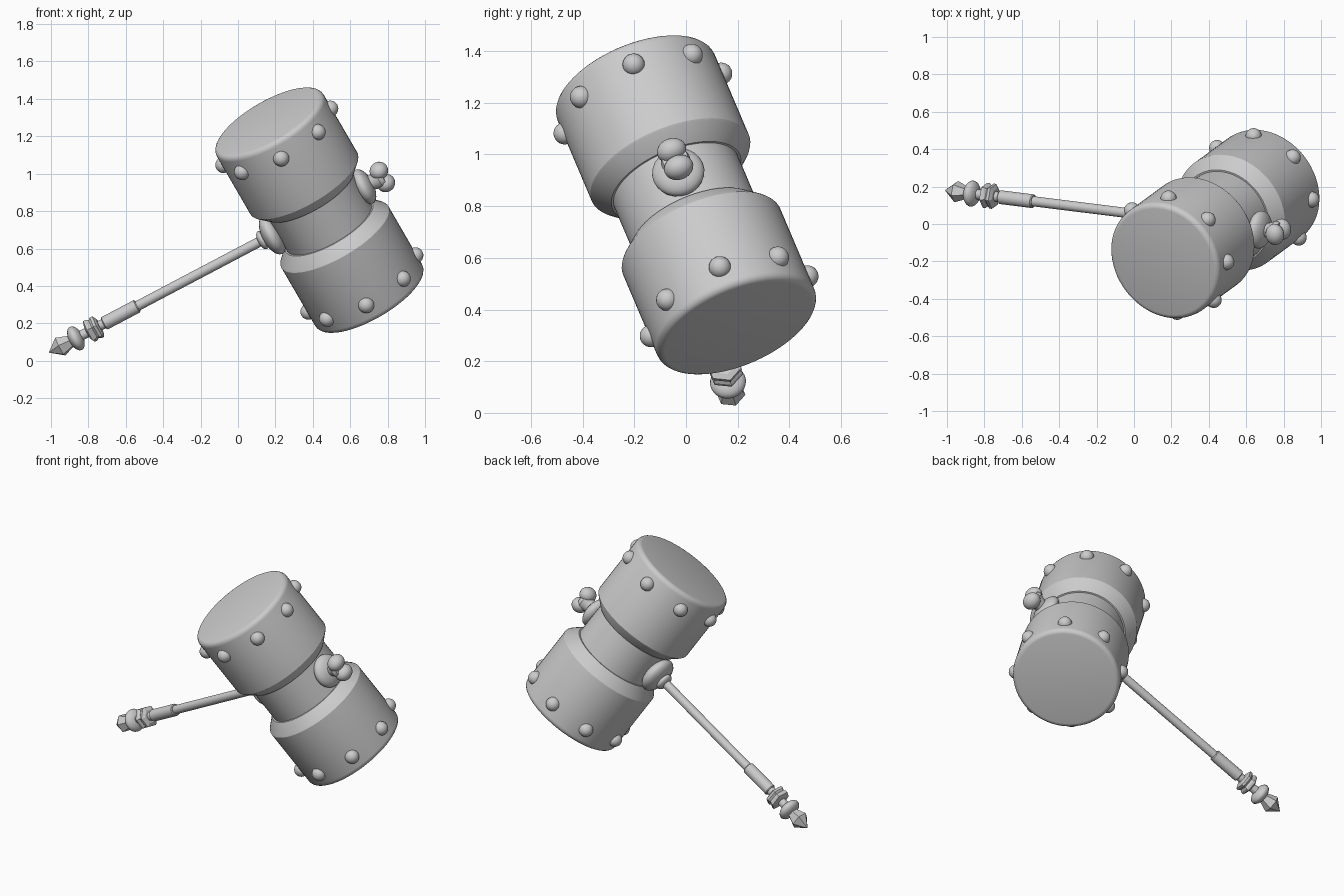
import bpy, bmesh
from math import sin, cos, pi, radians
from mathutils import Matrix, Vector

if "Cube" in bpy.data.objects:
    bpy.data.objects.remove(bpy.data.objects["Cube"])

# Frames: the head axis leans, the shaft runs square through its centre
centre = Vector((0.435, 0.0, 0.805))
shaft_dir = Vector((0.881, -0.11, 0.464)).normalized()
head_dir = Vector((-0.473, -0.345, 0.811))
head_dir = (head_dir - head_dir.dot(shaft_dir) * shaft_dir).normalized()


def frame(x, z):
    y = z.cross(x)
    m = Matrix((x, y, z)).transposed().to_4x4()
    m.translation = centre
    return m


HEAD = frame(shaft_dir, head_dir)     # local z = head axis, x = shaft
SHAFT = frame(head_dir, shaft_dir)    # local z = shaft, x = head axis


def finish(name, bm, mat, smooth=True):
    bmesh.ops.recalc_face_normals(bm, faces=bm.faces)
    me = bpy.data.meshes.new(name)
    bm.to_mesh(me)
    bm.free()
    ob = bpy.data.objects.new(name, me)
    bpy.context.collection.objects.link(ob)
    ob.matrix_world = mat
    if smooth:
        bpy.ops.object.select_all(action='DESELECT')
        ob.select_set(True)
        bpy.context.view_layer.objects.active = ob
        bpy.ops.object.shade_smooth_by_angle(angle=radians(30))
    return ob


def lathe(name, profile, mat, sides=48, smooth=True):
    """Revolve (z, radius) points around local z and cap both ends."""
    bm = bmesh.new()
    rings = [[bm.verts.new((r * cos(2 * pi * i / sides), r * sin(2 * pi * i / sides), z))
              for i in range(sides)] for z, r in profile]
    for lo, hi in zip(rings, rings[1:]):
        for i in range(sides):
            j = (i + 1) % sides
            bm.faces.new((lo[i], lo[j], hi[j], hi[i]))
    bm.faces.new(rings[0])
    bm.faces.new(rings[-1])
    return finish(name, bm, mat, smooth)


def ball(name, pos, size, mat):
    bm = bmesh.new()
    bmesh.ops.create_uvsphere(bm, u_segments=24, v_segments=14, radius=1,
                              matrix=Matrix.Translation(pos) @ Matrix.Diagonal((*size, 1)))
    return finish(name, bm, mat)


# Head: one spool profile, mirrored about its middle
half = [(0.11, 0.259), (0.11, 0.268), (0.168, 0.325), (0.176, 0.33), (0.555, 0.33),
        (0.567, 0.328), (0.577, 0.321), (0.583, 0.312), (0.585, 0.302)]
lathe("hammer_head", [(-z, r) for z, r in reversed(half)] + half, HEAD, 64)

# Studs around both drums
for side, label in ((1, "upper"), (-1, "lower")):
    for k in range(8):
        t = k * pi / 4
        ball(f"{label}_stud_{k + 1}", (0.325 * cos(t), 0.325 * sin(t), side * 0.483),
             (0.043, 0.043, 0.043), HEAD)

# Shaft, grip sleeve and pommel parts
lathe("shaft", [(-1.5, 0.027), (-0.2, 0.027)], SHAFT, 24)
lathe("grip_sleeve", [(-1.31, 0.032), (-1.305, 0.037), (-1.11, 0.037), (-1.105, 0.032)], SHAFT, 24)
lathe("hex_nut", [(-1.41, 0.045), (-1.4, 0.068), (-1.385, 0.068), (-1.372, 0.058),
                  (-1.36, 0.068), (-1.345, 0.068), (-1.335, 0.045)], SHAFT, 6, False)
ball("pommel_ring", (0, 0, -1.48), (0.07, 0.07, 0.038), SHAFT)
lathe("pommel_gem", [(-1.642, 0.002), (-1.575, 0.058), (-1.5, 0.03)], SHAFT, 6, False)

# Bosses where the shaft meets the neck
ball("shaft_boss", (0, 0, -0.285), (0.115, 0.115, 0.055), SHAFT)
ball("shaft_collar", (0, 0, -0.345), (0.054, 0.054, 0.026), SHAFT)
ball("finial_boss", (0, 0, 0.272), (0.102, 0.102, 0.05), SHAFT)

# Heart-shaped finial: two lobes on a tapering stem
for side, label in ((1, "upper"), (-1, "lower")):
    ball(f"finial_{label}_lobe", (side * 0.04, 0, 0.383), (0.047, 0.058, 0.05), SHAFT)
lathe("finial_stem", [(0.29, 0.038), (0.325, 0.042), (0.365, 0.058), (0.39, 0.05)], SHAFT, 24)
